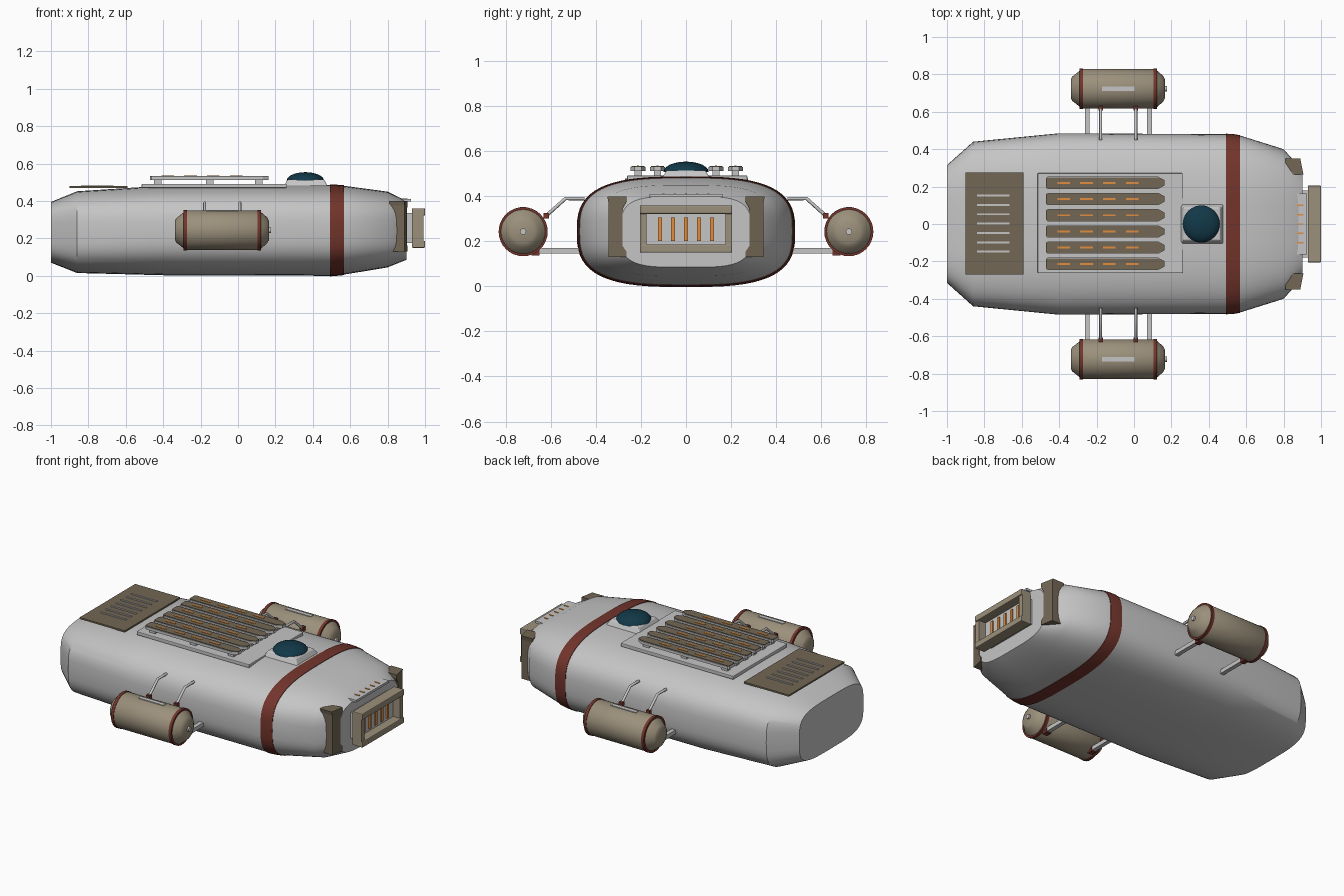
import bpy, bmesh, math
from mathutils import Vector

if "Cube" in bpy.data.objects:
    bpy.data.objects.remove(bpy.data.objects["Cube"])


def material(name, rgb):
    m = bpy.data.materials.new(name)
    m.diffuse_color = (*rgb, 1)
    m.use_nodes = True
    m.node_tree.nodes["Principled BSDF"].inputs["Base Color"].default_value = m.diffuse_color
    return m


GREY = material("hull grey", (0.56, 0.56, 0.56))
BROWN = material("panel brown", (0.17, 0.135, 0.09))
TAN = material("tank tan", (0.33, 0.28, 0.20))
RED = material("band red", (0.17, 0.035, 0.025))
TEAL = material("dome teal", (0.006, 0.04, 0.065))
ORANGE = material("glow orange", (0.75, 0.27, 0.05))


def finish(name, bm, *mats, smooth=None):
    bmesh.ops.recalc_face_normals(bm, faces=bm.faces[:])
    me = bpy.data.meshes.new(name)
    bm.to_mesh(me)
    bm.free()
    ob = bpy.data.objects.new(name, me)
    bpy.context.collection.objects.link(ob)
    for m in mats:
        me.materials.append(m)
    if smooth:
        bpy.ops.object.select_all(action='DESELECT')
        bpy.context.view_layer.objects.active = ob
        ob.select_set(True)
        bpy.ops.object.shade_smooth_by_angle(angle=math.radians(smooth))
    return ob


def loft(name, rings, *mats, caps=True, smooth=None):
    bm = bmesh.new()
    rows = [[bm.verts.new(p) for p in r] for r in rings]
    n = len(rows[0])
    for a, b in zip(rows, rows[1:]):
        for i in range(n):
            bm.faces.new((a[i], a[(i + 1) % n], b[(i + 1) % n], b[i]))
    if caps:
        bm.faces.new(rows[0])
        bm.faces.new(rows[-1])
    return finish(name, bm, *mats, smooth=smooth)


def box(name, x0, x1, y0, y1, z0, z1, mat, bevel=0, taper=0):
    def ring(z, t):
        return [(x0 + t, y0 + t, z), (x1 - t, y0 + t, z), (x1 - t, y1 - t, z), (x0 + t, y1 - t, z)]
    ob = loft(name, [ring(z0, 0), ring(z1, taper)], mat)
    if bevel:
        b = ob.modifiers.new("bevel", 'BEVEL')
        b.width, b.segments = bevel, 2
    return ob


def lathe_x(name, profile, cy, cz, mat, n=32):
    rings = [[(x, cy + r * math.cos(2 * math.pi * i / n), cz + r * math.sin(2 * math.pi * i / n))
              for i in range(n)] for x, r in profile]
    return loft(name, rings, mat, smooth=35)


def rod(name, points, r, mat):
    cu = bpy.data.curves.new(name, 'CURVE')
    cu.dimensions = '3D'
    cu.bevel_depth, cu.bevel_resolution, cu.use_fill_caps = r, 2, True
    sp = cu.splines.new('POLY')
    sp.points.add(len(points) - 1)
    for p, co in zip(sp.points, points):
        p.co = (*co, 1)
    cu.materials.append(mat)
    ob = bpy.data.objects.new(name, cu)
    bpy.context.collection.objects.link(ob)


# Hull: rounded cross-sections along x (x, half width, bottom, top, squareness)
SECTIONS = [(-1.0, 0.315, 0.07, 0.395, 4.0), (-0.86, 0.44, 0.015, 0.452, 3.4),
            (-0.4, 0.485, 0.003, 0.482, 3.0), (0.5, 0.48, 0.0, 0.485, 3.0),
            (0.57, 0.472, 0.007, 0.481, 3.0), (0.8, 0.40, 0.045, 0.45, 3.2),
            (0.9, 0.288, 0.085, 0.40, 3.8)]


def section(x, w, z0, z1, p, grow=0, n=64):
    out = []
    for i in range(n):
        c, s = math.cos(2 * math.pi * i / n), math.sin(2 * math.pi * i / n)
        y = math.copysign(abs(c) ** (2 / p), c) * (w + grow)
        z = math.copysign(abs(s) ** (2 / p), s) * ((z1 - z0) / 2 + grow)
        out.append((x, y, (z0 + z1) / 2 + z))
    return out


loft("hull", [section(*s) for s in SECTIONS], GREY, smooth=32)
loft("hull_band", [section(0.492, 0.48, 0, 0.485, 3, -0.01), section(0.492, 0.48, 0, 0.485, 3, 0.003),
                   section(0.53, 0.478, 0.003, 0.484, 3, 0.003),
                   section(0.568, 0.472, 0.007, 0.481, 3, 0.003),
                   section(0.568, 0.472, 0.007, 0.481, 3, -0.01)], RED, caps=False, smooth=32)
# Raised rear door
loft("rear_door", [section(-0.99, 0.285, 0.09, 0.375, 4.5), section(-1.0, 0.285, 0.09, 0.375, 4.5, -0.003)],
     GREY, smooth=32)

# Rear roof panel with vent slats
box("rear_roof_panel", -0.9, -0.59, -0.27, 0.275, 0.469, 0.479, BROWN)
for i in range(7):
    y = -0.148 + i * 0.05
    box("vent_slat", -0.84, -0.665, y - 0.005, y + 0.005, 0.477, 0.484, GREY)

# Roof rack: base plate, posts and pointed rails with glowing dashes
box("rack_base", -0.515, 0.26, -0.262, 0.272, 0.47, 0.492, GREY, 0.004)
for i in range(6):
    y = -0.213 + i * 0.0866
    outline = [(-0.47, -0.026), (-0.462, -0.033), (0.13, -0.033), (0.162, -0.015),
               (0.162, 0.015), (0.13, 0.033), (-0.462, 0.033), (-0.47, 0.026)]
    loft("rack_rail", [[(a, y + b, z) for a, b in outline] for z in (0.513, 0.53)], GREY)
    loft("rail_top", [[(a, y + b * 0.9, z) for a, b in outline] for z in (0.529, 0.534)], BROWN)
    for x in (-0.43, -0.15, 0.11):
        box("rail_post", x - 0.02, x + 0.02, y - 0.016, y + 0.016, 0.488, 0.516, GREY)
    for k in range(4):
        x = -0.41 + k * 0.122
        box("rail_dash", x, x + 0.068, y - 0.005, y + 0.005, 0.533, 0.5365, ORANGE)

# Observation dome on a tapered base
box("dome_base", 0.24, 0.485, -0.112, 0.112, 0.47, 0.515, GREY, 0.006, taper=0.025)
dome = []
for k in range(7):
    a = math.pi / 2 * k / 6.2
    dome.append([(0.36 + 0.1 * math.cos(a) * math.cos(t * math.pi / 12),
                  0.1 * math.cos(a) * math.sin(t * math.pi / 12),
                  0.509 + 0.045 * math.sin(a)) for t in range(24)])
loft("dome", dome, TEAL, smooth=40)

# Nose intake: frame, grille and glowing bars
for z0, z1 in ((0.15, 0.187), (0.322, 0.36)):
    box("intake_frame_bar", 0.93, 1.0, -0.205, 0.205, z0, z1, TAN, 0.005)
for s in (-1, 1):
    a, b = sorted((s * 0.175, s * 0.205))
    box("intake_frame_side", 0.93, 0.993, a, b, 0.17, 0.34, TAN)
box("intake_grille", 0.88, 0.945, -0.178, 0.178, 0.175, 0.335, GREY)
for i in range(5):
    y = (i - 2) * 0.0575
    box("intake_bar", 0.94, 0.953, y - 0.009, y + 0.009, 0.202, 0.305, ORANGE)
# Brow plate above the intake
box("brow_plate", 0.855, 0.925, -0.162, 0.162, 0.396, 0.41, GREY)
for i in range(5):
    y = (i - 2) * 0.05
    box("brow_dash", 0.86, 0.905, y - 0.004, y + 0.004, 0.409, 0.4135, ORANGE)

for s in (-1, 1):
    # Flared corner guard beside the nose
    prof = [(0.265, 0.13), (0.345, 0.13), (0.345, 0.375), (0.35, 0.4), (0.265, 0.4),
            (0.265, 0.375), (0.282, 0.345), (0.282, 0.18), (0.265, 0.155)]
    loft("corner_guard", [[(0.81, s * y, z) for y, z in prof],
                          [(0.906 - 0.2 * (y - 0.265), s * y, z) for y, z in prof]], BROWN)

    # Side tank with domed ends, bands, valve and top grip
    cy, cz = s * 0.723, 0.243
    lathe_x("side_tank", [(-0.338, 0.05), (-0.33, 0.065), (-0.285, 0.1), (-0.275, 0.106), (0.11, 0.106),
                          (0.12, 0.1), (0.155, 0.07), (0.166, 0.05)], cy, cz, TAN)
    for x in (-0.282, 0.113):
        lathe_x("tank_band", [(x - 0.009, 0.109), (x + 0.009, 0.109)], cy, cz, RED)
    lathe_x("tank_valve", [(0.16, 0.014), (0.176, 0.014)], cy, cz, GREY, 16)
    box("tank_grip", -0.17, 0.003, cy - 0.013, cy + 0.013, 0.34, 0.352, GREY)

    # Bent upper struts with clamps
    for x in (-0.178, 0.01):
        rod("upper_strut", [(x, s * 0.45, 0.39), (x, s * 0.535, 0.39), (x, s * 0.625, 0.31)], 0.008, GREY)
        a, b = sorted((s * 0.608, s * 0.632))
        box("strut_clamp", x - 0.012, x + 0.012, a, b, 0.302, 0.326, RED)
    # Straight lower struts with clamps
    for x in (-0.25, 0.082):
        a, b = sorted((s * 0.45, s * 0.68))
        box("lower_strut", x - 0.013, x + 0.013, a, b, 0.145, 0.17, GREY)
        a, b = sorted((s * 0.65, s * 0.685))
        box("lower_clamp", x - 0.016, x + 0.016, a, b, 0.138, 0.175, RED)
